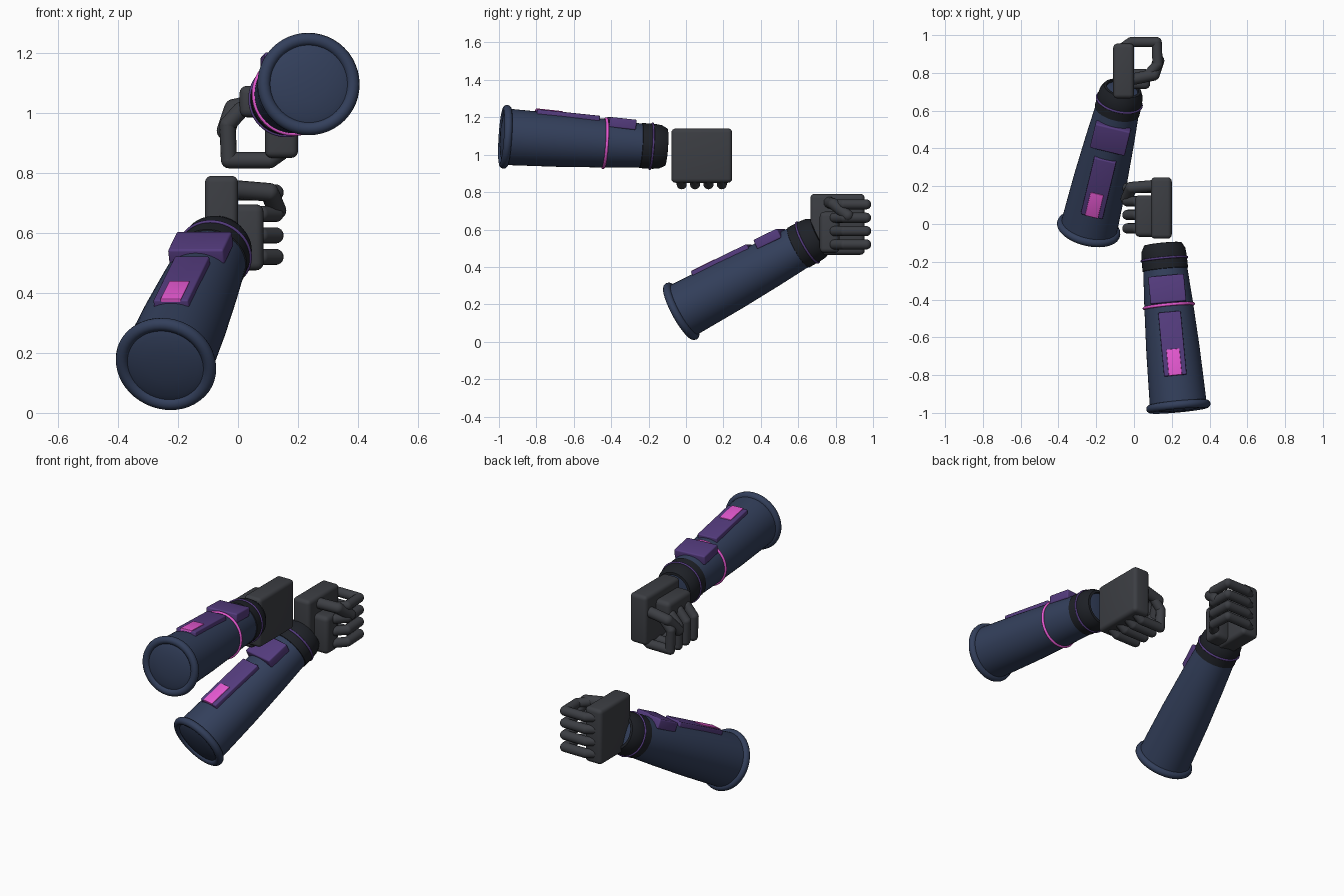
import bpy, bmesh, math
from mathutils import Matrix, Vector

if "Cube" in bpy.data.objects:
    bpy.data.objects.remove(bpy.data.objects["Cube"])


def material(name, rgb):
    m = bpy.data.materials.new(name)
    m.diffuse_color = (*rgb, 1)
    m.use_nodes = True
    m.node_tree.nodes["Principled BSDF"].inputs["Base Color"].default_value = m.diffuse_color
    return m


NAVY = material("navy", (0.033, 0.05, 0.105))
DARK = material("dark_rubber", (0.013, 0.015, 0.02))
GLOVE = material("glove_grey", (0.045, 0.048, 0.056))
PURPLE = material("purple", (0.09, 0.045, 0.21))
PINK = material("magenta", (0.8, 0.1, 0.65))


def finish(bm, name, matrix, mat, bevel=0, angle=40):
    bmesh.ops.transform(bm, matrix=matrix, verts=bm.verts)
    if bevel:
        bmesh.ops.bevel(bm, geom=bm.edges[:], offset=bevel, segments=4,
                        profile=0.5, affect='EDGES')
    bmesh.ops.recalc_face_normals(bm, faces=bm.faces)
    mesh = bpy.data.meshes.new(name)
    bm.to_mesh(mesh)
    bm.free()
    ob = bpy.data.objects.new(name, mesh)
    bpy.context.collection.objects.link(ob)
    mesh.materials.append(mat)
    bpy.ops.object.select_all(action='DESELECT')
    ob.select_set(True)
    bpy.context.view_layer.objects.active = ob
    bpy.ops.object.shade_smooth_by_angle(angle=math.radians(angle))
    return ob


def box(name, lo, hi, matrix, mat, bevel):
    lo, hi = Vector(lo), Vector(hi)
    bm = bmesh.new()
    bmesh.ops.create_cube(bm, size=1)
    for v in bm.verts:
        v.co = (lo + hi) / 2 + v.co * (hi - lo)
    return finish(bm, name, matrix, mat, bevel)


def lathe(name, profile, matrix, mat, closed=False):
    """Revolve (distance along arm, radius) points round the local y axis."""
    bm = bmesh.new()
    vs = [bm.verts.new((r, t, 0)) for t, r in profile]
    pairs = list(zip(vs, vs[1:])) + ([(vs[-1], vs[0])] if closed else [])
    es = [bm.edges.new(p) for p in pairs]
    bmesh.ops.spin(bm, geom=vs + es, axis=(0, 1, 0), cent=(0, 0, 0),
                   angle=2 * math.pi, steps=48, use_merge=True)
    bmesh.ops.remove_doubles(bm, verts=bm.verts, dist=1e-5)
    return finish(bm, name, matrix, mat)


def ring(name, t, major, minor, matrix, mat):
    pts = [(t + minor * math.sin(a), major + minor * math.cos(a))
           for a in [i * math.pi / 6 for i in range(12)]]
    return lathe(name, pts, matrix, mat, True)


def digit(name, pts, radius, matrix):
    """Rounded tube: ball at each joint, cylinder between joints."""
    bm = bmesh.new()
    pts = [Vector(p) for p in pts]
    for p in pts:
        bmesh.ops.create_uvsphere(bm, u_segments=16, v_segments=10, radius=radius,
                                  matrix=Matrix.Translation(p))
    for a, b in zip(pts, pts[1:]):
        rot = (b - a).to_track_quat('Z', 'Y').to_matrix().to_4x4()
        bmesh.ops.create_cone(bm, cap_ends=False, segments=16, radius1=radius,
                              radius2=radius, depth=(b - a).length,
                              matrix=Matrix.Translation((a + b) / 2) @ rot)
    return finish(bm, name, matrix, GLOVE)


def frame(origin, x, y, z):
    m = Matrix((x, y, z)).transposed().to_4x4()
    m.translation = origin
    return m


def forearm(side, start, end):
    start, end = Vector(start), Vector(end)
    d = (end - start).normalized()
    x = d.cross(Vector((0, 0, 1))).normalized()
    m = frame(start, x, d, x.cross(d))
    # tapered sleeve with a shallow domed elbow cap
    lathe(side + "_forearm", [(-0.027, 0), (-0.024, 0.06), (-0.016, 0.11), (-0.004, 0.145),
                              (0.0, 0.151), (0.3, 0.142), (0.55, 0.129), (0.76, 0.115),
                              (0.83, 0.105), (0.855, 0.09), (0.862, 0.05), (0.864, 0)], m, NAVY)
    ring(side + "_elbow_rim", 0, 0.149, 0.022, m, NAVY)
    # wrist cuff
    lathe(side + "_wrist_cuff", [(0.725, 0.11), (0.73, 0.121), (0.80, 0.12), (0.835, 0.116),
                                 (0.866, 0.10), (0.868, 0.086), (0.84, 0.08)], m, DARK, True)
    ring(side + "_cuff_band", 0.785, 0.121, 0.006, m, PURPLE)
    # plates following the taper of the sleeve
    tilt = m @ Matrix.Rotation(-0.04, 4, 'X')
    box(side + "_long_plate", (-0.06, 0.15, 0.12), (0.06, 0.49, 0.164), tilt, PURPLE, 0.006)
    box(side + "_magenta_plate", (-0.035, 0.15, 0.14), (0.035, 0.29, 0.168), tilt, PINK, 0.003)
    box(side + "_wrist_plate", (-0.095, 0.54, 0.108), (0.095, 0.685, 0.163), tilt, PURPLE, 0.008)
    return m


def fist(side, origin, fwd, normal, lateral):
    """Local axes: x forward to knuckles, y out of the palm, z to the thumb."""
    m = frame(origin, Vector(fwd), Vector(normal), Vector(lateral))
    box(side + "_palm", (0, -0.055, -0.165), (0.29, 0.055, 0.16), m, GLOVE, 0.022)
    box(side + "_palm_heel", (0.05, 0.03, -0.155), (0.155, 0.14, 0.065), m, GLOVE, 0.025)
    for i, name in enumerate(("little", "ring", "middle", "index")):
        z = -0.11 + 0.0715 * i
        digit(f"{side}_{name}_finger", [(0.27, 0, z), (0.298, 0.04, z), (0.298, 0.175, z),
                                        (0.18, 0.18, z), (0.13, 0.135, z)], 0.027, m)
    digit(side + "_thumb", [(0.10, 0.04, 0.115), (0.125, 0.16, 0.105), (0.20, 0.185, 0.045)],
          0.031, m)


# lower arm
forearm("lower", (-0.24, -0.025, 0.163), (-0.08, 0.64, 0.525))
fist("lower", (-0.055, 0.665, 0.63), (0, 1, 0), (1, 0, 0), (0, 0, 1))

# upper arm, with an extra glowing band
upper = forearm("upper", (0.235, -0.966, 1.096), (0.16, -0.18, 1.045))
ring("upper_glow_band", 0.535, 0.131, 0.008, upper, PINK)
fist("upper", (0.145, 0.087, 1.14), (0, 0, -1), (-1, 0, 0), (0, 1, 0))
